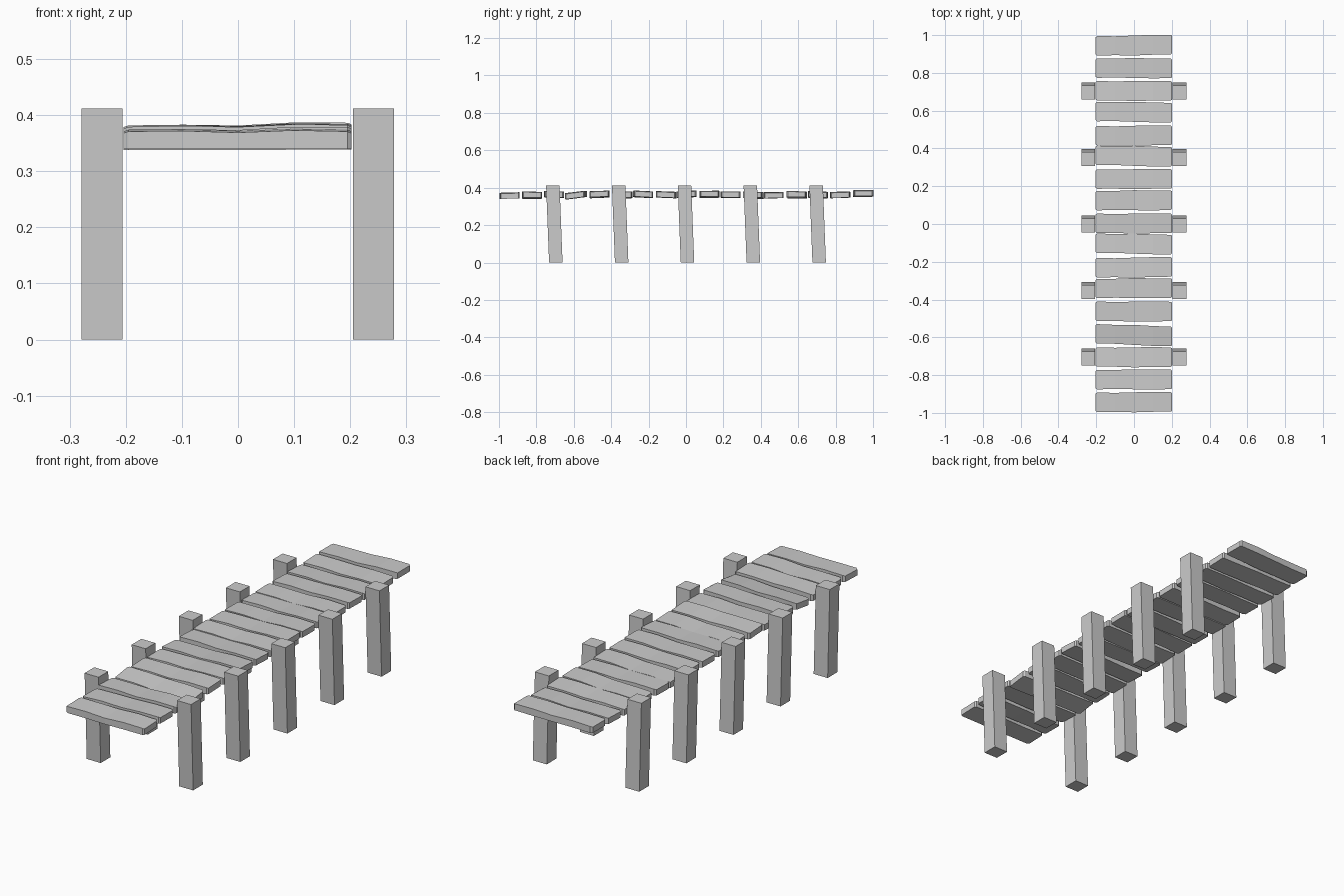
import bpy, bmesh, random

cube = bpy.data.objects.get("Cube")
if cube:
    bpy.data.objects.remove(cube, do_unlink=True)
random.seed(4)

wood = bpy.data.materials.new("weathered grey")
wood.use_nodes = True
grey = (0.6, 0.6, 0.6, 1)
wood.diffuse_color = grey
wood.node_tree.nodes["Principled BSDF"].inputs["Base Color"].default_value = grey


def loft(name, rings):
    """Skin a row of four-point rings into a closed, flat-shaded solid."""
    bm = bmesh.new()
    rows = [[bm.verts.new(p) for p in ring] for ring in rings]
    for a, b in zip(rows, rows[1:]):
        for i in range(4):
            j = (i + 1) % 4
            bm.faces.new((a[i], a[j], b[j], b[i]))
    bm.faces.new(rows[0][::-1])
    bm.faces.new(rows[-1])
    bmesh.ops.recalc_face_normals(bm, faces=bm.faces)
    mesh = bpy.data.meshes.new(name)
    bm.to_mesh(mesh)
    bm.free()
    mesh.materials.append(wood)
    obj = bpy.data.objects.new(name, mesh)
    bpy.context.collection.objects.link(obj)


# Leaning square posts in pairs
def post(name, x, y):
    def square(cy, z):
        return [(x + sx * 0.0365, cy + sy * 0.036, z)
                for sx, sy in ((-1, -1), (1, -1), (1, 1), (-1, 1))]
    loft(name, [square(y + 0.008, 0), square(y - 0.008, 0.412)])


for i in range(5):
    y = (i - 2) * 0.352
    post(f"left_post_{i + 1}", 0.2415, y)
    post(f"right_post_{i + 1}", -0.2425, y)


# Worn planks: wavy edges, slight twist, narrowed ends
STATIONS = (-0.204, -0.195, -0.1, 0, 0.1, 0.195, 0.202)
FRONT_WAVE = (0.006, 0, 0.001, -0.002, 0.001, 0.002, 0.007)
BACK_WAVE = (-0.008, -0.001, -0.003, 0, 0.002, 0.001, -0.005)
TOP_WAVE = (-0.003, 0, 0.001, -0.002, 0.002, 0, -0.003)


def plank(name, y, z, pitch, roll, skew, flip):
    rings = []
    for x, f, b, t in zip(STATIONS, FRONT_WAVE, BACK_WAVE, TOP_WAVE):
        if flip:
            f, b = -b, -f
        y0, y1 = y - 0.052 + f + skew * x, y + 0.052 + b + skew * x
        base = z + roll * x
        dz = pitch * 0.052
        rings.append([(x, y0, base - 0.0155 - dz), (x, y1, base - 0.0155 + dz),
                      (x, y1, base + 0.0155 + t + dz), (x, y0, base + 0.0155 + t - dz)])
    loft(name, rings)


CENTRES = (-0.943, -0.823, -0.705, -0.588, -0.463, -0.34, -0.23, -0.105, 0.003,
           0.125, 0.238, 0.36, 0.468, 0.593, 0.705, 0.825, 0.946)
for i, y in enumerate(CENTRES):
    z, pitch = 0.362 + random.uniform(-0.003, 0.003), random.uniform(-0.06, 0.06)
    roll = random.uniform(-0.005, 0.02)
    skew = random.uniform(-0.015, 0.015)
    if i == 0:
        z, pitch, roll, skew = 0.357, 0.03, 0, 0
    elif i == 3:
        pitch, skew = 0.12, -0.03
    elif i == len(CENTRES) - 1:
        z, pitch, roll, skew = 0.368, 0, 0.015, 0.012
    plank(f"plank_{i + 1}", y, z, pitch, roll, skew, i % 2 == 1)
